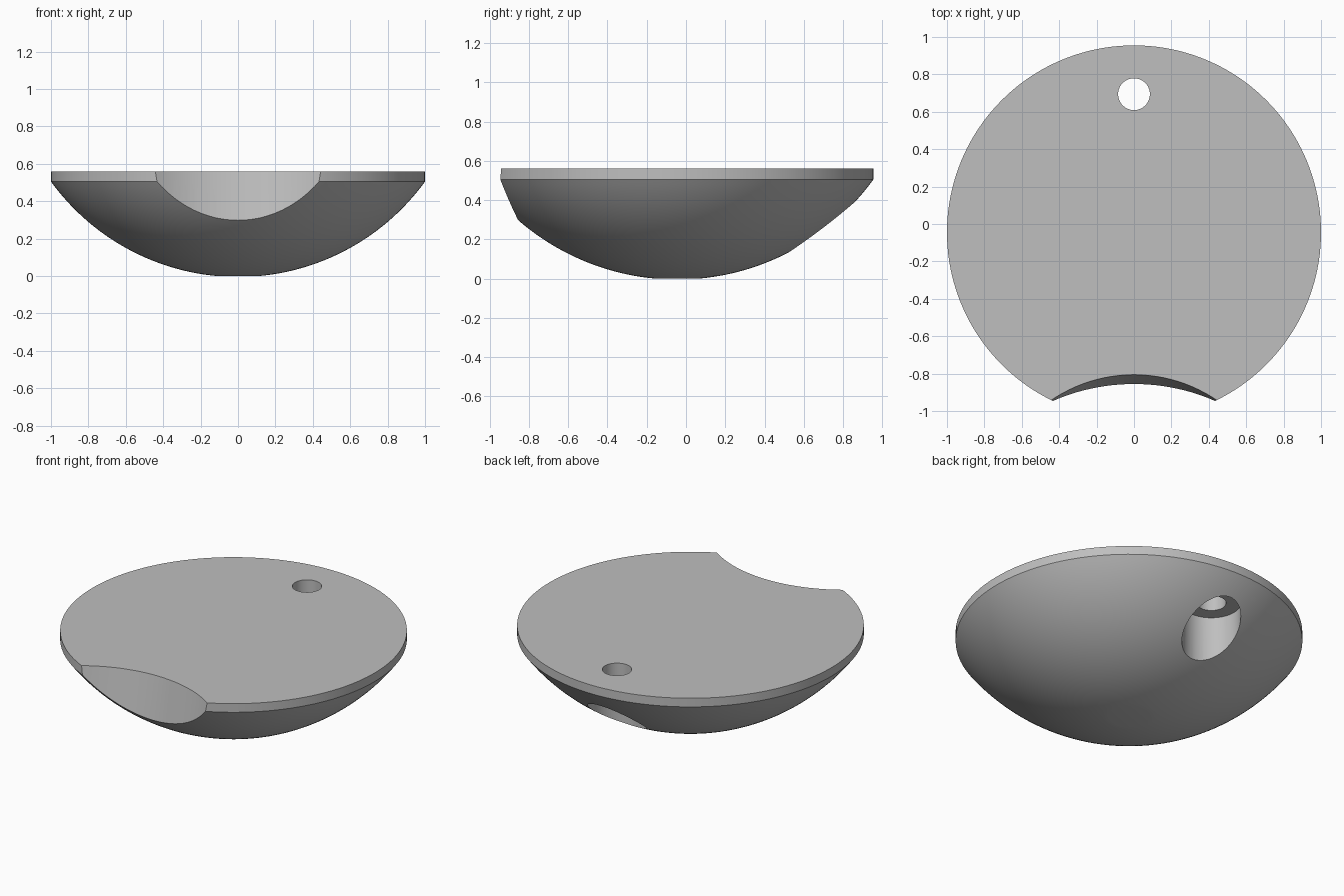
import bpy
import math
from mathutils import Vector

if "Cube" in bpy.data.objects:
    bpy.data.objects.remove(bpy.data.objects["Cube"], do_unlink=True)

CENTRE_Y = -0.045
TOP, RIM = 0.56, 0.505
BALL, FLAT = 1.235, 0.12      # curvature radius and radius of the small flat foot

grey = bpy.data.materials.new("plain grey")
grey.use_nodes = True
colour = (0.52, 0.52, 0.52, 1)
grey.diffuse_color = colour
grey.node_tree.nodes["Principled BSDF"].inputs["Base Color"].default_value = colour


def lathe(name, profile, segments=160):
    """Closed solid turned from (radius, height) points, capped at both ends."""
    verts, faces = [], []
    for r, z in profile:
        for i in range(segments):
            a = math.tau * i / segments
            verts.append((r * math.cos(a), r * math.sin(a), z))
    for k in range(len(profile) - 1):
        for i in range(segments):
            j = (i + 1) % segments
            lo, hi = k * segments, (k + 1) * segments
            faces.append((lo + i, lo + j, hi + j, hi + i))
    faces.append(tuple(reversed(range(segments))))
    faces.append(tuple(range(len(verts) - segments, len(verts))))
    mesh = bpy.data.meshes.new(name)
    mesh.from_pydata(verts, [], faces)
    mesh.materials.append(grey)
    obj = bpy.data.objects.new(name, mesh)
    bpy.context.collection.objects.link(obj)
    return obj


def cut(body, cutter):
    """Subtract the cutter from the body and remove it."""
    cutter.hide_render = True
    mod = body.modifiers.new("cut", 'BOOLEAN')
    mod.operation = 'DIFFERENCE'
    mod.solver = 'EXACT'
    mod.object = cutter
    bpy.context.view_layer.update()
    bpy.context.view_layer.objects.active = body
    bpy.ops.object.modifier_apply(modifier=mod.name)
    bpy.data.objects.remove(cutter, do_unlink=True)


# Domed body: shallow spherical bowl shape with a thin straight rim
start, end = math.asin(FLAT / BALL), math.asin(1 / BALL)
ball_z = RIM + BALL * math.cos(end)
profile = []
for i in range(33):
    a = start + (end - start) * i / 32
    profile.append((BALL * math.sin(a), ball_z - BALL * math.cos(a)))
profile.append((1, TOP))
body = lathe("domed_disc", profile)
body.location.y = CENTRE_Y
bpy.context.view_layer.update()

# Scooped front notch: large leaning cylinder
notch = lathe("notch_cutter", [(0.8, -1), (0.8, 1)], 128)
notch.location = (0, -1.62, TOP)
notch.rotation_mode = 'QUATERNION'
notch.rotation_quaternion = Vector((0, 0.19, 1)).to_track_quat('Z', 'Y')
cut(body, notch)

# Rear hole with a wider counterbore from below
for name, radius, low, high in (("counterbore", 0.17, -0.5, 0.43),
                                ("through_hole", 0.085, -0.5, 1)):
    hole = lathe(name, [(radius, low), (radius, high)], 64)
    hole.location.y = 0.694
    cut(body, hole)

# Smooth shading with crisp cut edges
bpy.ops.object.select_all(action='DESELECT')
body.select_set(True)
bpy.context.view_layer.objects.active = body
bpy.ops.object.shade_smooth_by_angle(angle=math.radians(25))
